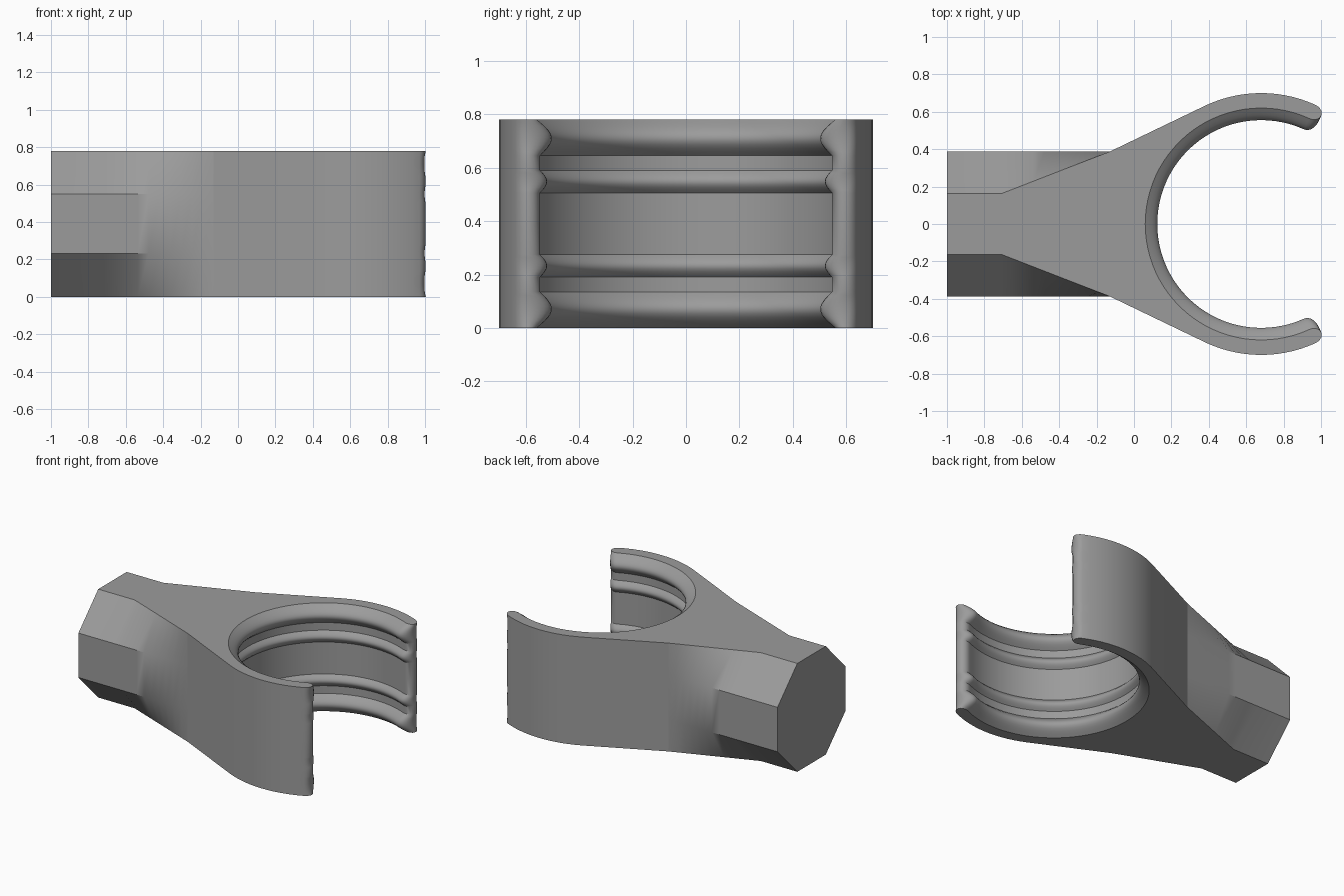
import bpy, bmesh, math

if "Cube" in bpy.data.objects:
    bpy.data.objects.remove(bpy.data.objects["Cube"])

H = 0.78                      # height of the whole clip
CX, R_OUT, R_IN = 0.68, 0.70, 0.605
NECK_X, NECK_Y = -0.13, 0.387
TIP, TIP_LEN = math.radians(65.5), 0.052

grey = bpy.data.materials.new("plain_grey")
grey.diffuse_color = (0.33, 0.33, 0.33, 1)
grey.use_nodes = True
grey.node_tree.nodes["Principled BSDF"].inputs["Base Color"].default_value = grey.diffuse_color


def finish(name, bm):
    bmesh.ops.recalc_face_normals(bm, faces=bm.faces)
    mesh = bpy.data.meshes.new(name)
    bm.to_mesh(mesh)
    bm.free()
    mesh.materials.append(grey)
    ob = bpy.data.objects.new(name, mesh)
    bpy.context.collection.objects.link(ob)
    bpy.ops.object.select_all(action='DESELECT')
    ob.select_set(True)
    bpy.context.view_layer.objects.active = ob
    bpy.ops.object.shade_smooth_by_angle(angle=math.radians(30))


def polar(r, a):
    return CX + r * math.cos(a), r * math.sin(a)


# Bore profile: two thin ribs inside, a thick rounded lip at each rim
def bore_profile():
    half = [(0.39, R_IN)]
    for i in range(9):
        t = i / 8
        half.append((0.505 + 0.085 * t, R_IN - 0.03 * math.sin(math.pi * t)))
    for i in range(11):
        t = i / 10
        base = R_IN + 0.015 * t
        half.append((0.645 + 0.135 * t, base - 0.057 * math.sin(math.pi * t)))
    return [(H - z, r) for z, r in reversed(half[1:])] + half


# Plan outline at one level: neck, outer arc, rounded tip, bore, then mirrored
def outline(r_in):
    start = math.radians(115)
    pts = [(NECK_X, NECK_Y)]
    pts += [polar(R_OUT, start + (TIP - start) * i / 14) for i in range(15)]
    mid, half = (R_OUT + r_in) / 2, (R_OUT - r_in) / 2
    cx, cy = polar(mid, TIP)
    for i in range(1, 10):
        a = math.pi * i / 10
        u, v = half * math.cos(a), TIP_LEN * math.sin(a)
        pts.append((cx + u * math.cos(TIP) + v * math.sin(TIP),
                    cy + u * math.sin(TIP) - v * math.cos(TIP)))
    pts += [polar(r_in, TIP + (math.pi - TIP) * i / 28) for i in range(29)]
    return pts + [(x, -y) for x, y in reversed(pts[:-1])]


# Clip jaw
bm = bmesh.new()
rows = [[bm.verts.new((x, y, z)) for x, y in outline(r)] for z, r in bore_profile()]
for a, b in zip(rows, rows[1:]):
    for i in range(len(a) - 1):
        bm.faces.new((a[i], a[i + 1], b[i + 1], b[i]))
bm.faces.new(rows[0])
bm.faces.new(rows[-1])
finish("clip_jaw", bm)

# Octagonal stem whose bevels fade out into the jaw
bm = bmesh.new()
stations = [(-1.0, 0.0), (-0.71, 0.0)]
stations += [(-0.71 + (NECK_X + 0.71) * i / 10, i / 10) for i in range(1, 11)]
rings = []
for x, t in stations:
    w = 0.162 + (NECK_Y - 0.162) * t
    side = [(w, H), (NECK_Y, 0.55), (NECK_Y, 0.23), (w, 0)]
    loop = side + [(-y, z) for y, z in reversed(side)]
    rings.append([bm.verts.new((x, y, z)) for y, z in loop])
for a, b in zip(rings, rings[1:]):
    for i in range(8):
        j = (i + 1) % 8
        bm.faces.new((a[i], a[j], b[j], b[i]))
bm.faces.new(rings[0])
finish("octagonal_stem", bm)
